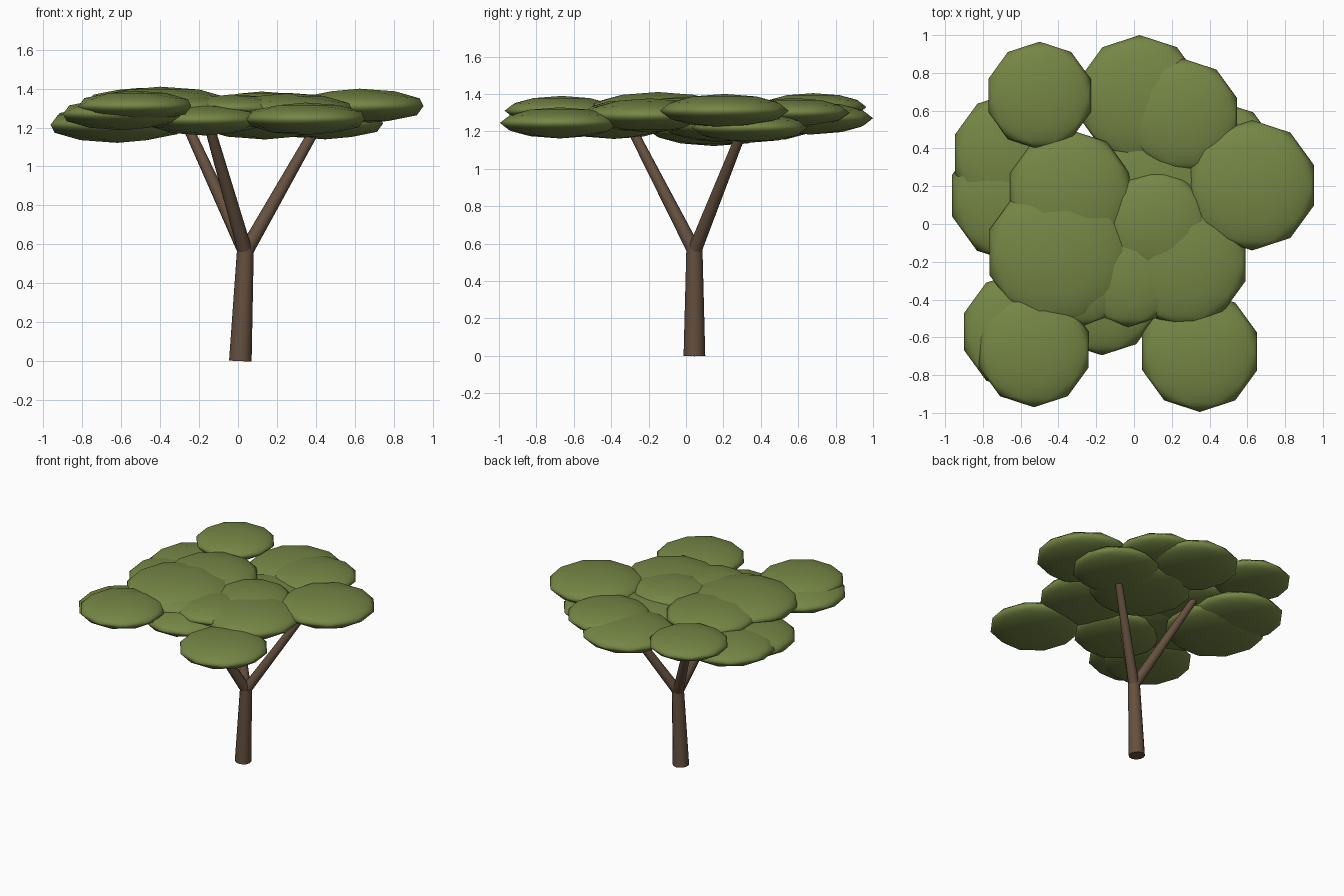
import bpy
from mathutils import Vector

cube = bpy.data.objects.get("Cube")
if cube:
    bpy.data.objects.remove(cube, do_unlink=True)


def make_material(name, rgb):
    mat = bpy.data.materials.new(name)
    mat.use_nodes = True
    mat.diffuse_color = (*rgb, 1)
    mat.node_tree.nodes["Principled BSDF"].inputs["Base Color"].default_value = (*rgb, 1)
    return mat


leaf_green = make_material("leaf green", (0.18, 0.24, 0.06))
bark_brown = make_material("bark brown", (0.13, 0.08, 0.05))


def limb(name, start, end, r_start, r_end):
    """Tapered round limb between two points."""
    start, end = Vector(start), Vector(end)
    axis = end - start
    bpy.ops.mesh.primitive_cone_add(
        vertices=12, radius1=r_start, radius2=r_end, depth=axis.length,
        location=(start + end) / 2, rotation=axis.to_track_quat('Z', 'Y').to_euler())
    obj = bpy.context.object
    obj.name = name
    obj.data.materials.append(bark_brown)
    bpy.ops.object.shade_smooth_by_angle()


def leaf_pad(name, x, y, z, radius):
    """Flattened faceted ball of foliage with soft shading."""
    bpy.ops.mesh.primitive_ico_sphere_add(subdivisions=2, radius=radius, location=(x, y, z))
    obj = bpy.context.object
    obj.name = name
    obj.scale.z = 0.26
    obj.data.materials.append(leaf_green)
    bpy.ops.object.shade_smooth()


# Trunk and three spreading branches
fork = (0.038, 0.045, 0.575)
limb("trunk", (0.012, 0.045, 0), fork, 0.058, 0.043)
base = (0.038, 0.045, 0.56)
limb("left_back_branch", base, (0.43, 0.32, 1.25), 0.038, 0.025)
limb("front_branch", base, (-0.16, -0.31, 1.25), 0.038, 0.025)
limb("right_back_branch", base, (-0.28, 0.32, 1.25), 0.038, 0.025)

# Canopy: x, y, z, radius of each pad
pads = [
    # back
    (-0.50, 0.68, 1.33, 0.285), (0.03, 0.665, 1.27, 0.335),
    (0.26, 0.575, 1.30, 0.30),
    # left and right sides
    (0.625, 0.205, 1.31, 0.345), (0.45, 0.34, 1.22, 0.31),
    (-0.635, 0.37, 1.23, 0.33), (-0.62, 0.15, 1.215, 0.36),
    # middle
    (-0.34, 0.165, 1.31, 0.334), (-0.40, -0.15, 1.31, 0.385),
    (-0.29, -0.25, 1.30, 0.295), (-0.03, -0.275, 1.30, 0.27),
    (0.257, -0.195, 1.285, 0.35), (0.12, 0.01, 1.315, 0.27),
    (0.14, 0.23, 1.235, 0.37),
    # front
    (0.348, -0.675, 1.245, 0.32), (-0.53, -0.665, 1.31, 0.305),
    (-0.595, -0.57, 1.27, 0.32), (-0.17, -0.385, 1.24, 0.31),
]
for i, pad in enumerate(pads, 1):
    leaf_pad(f"leaf_pad_{i}", *pad)
